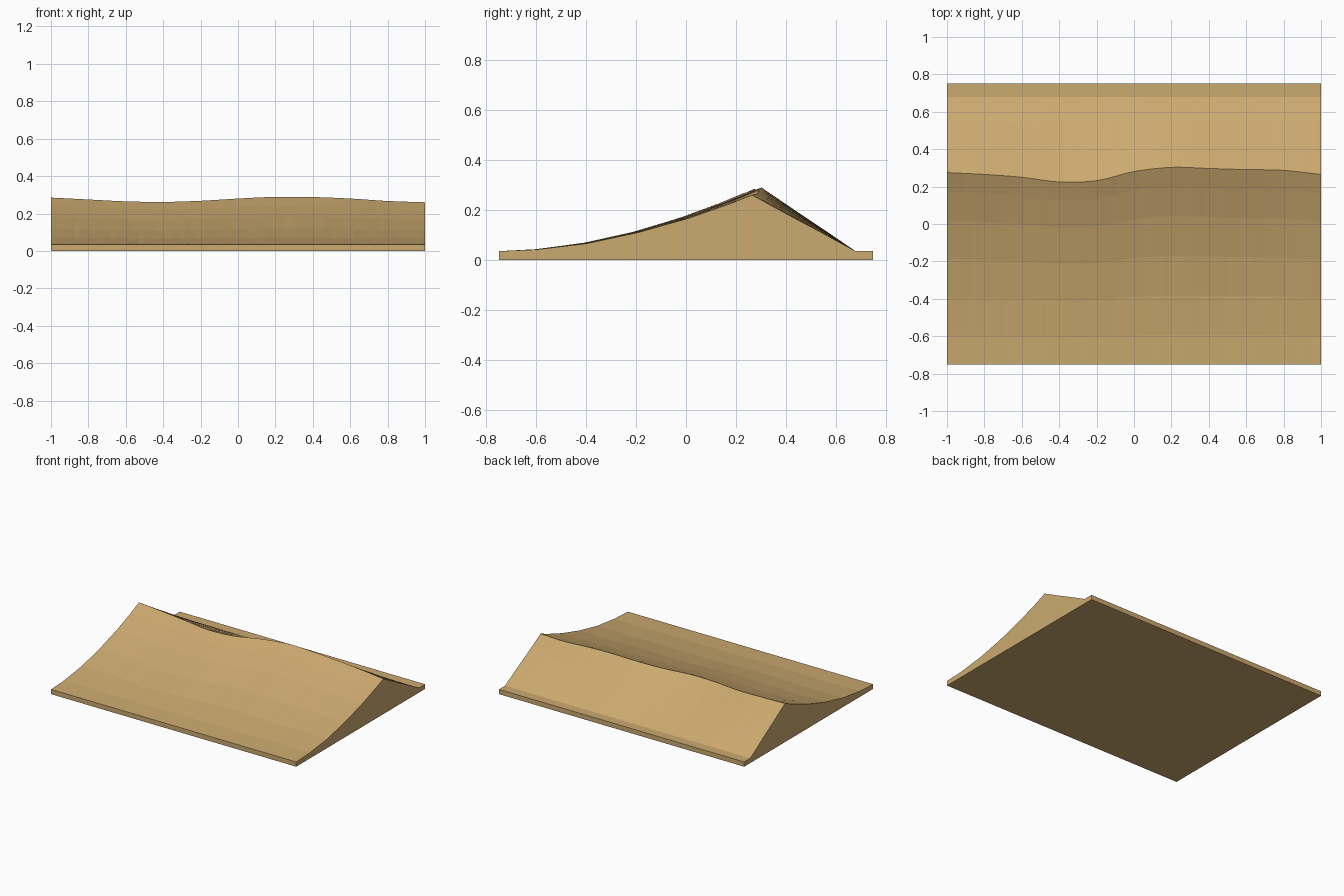
import bpy, bmesh, random

if "Cube" in bpy.data.objects:
    bpy.data.objects.remove(bpy.data.objects["Cube"])

random.seed(4)
COLS = 64
LIP = 0.035

# crest line control points, evenly spaced along x from -1 to 1
CREST_Y = [0.275, 0.265, 0.25, 0.225, 0.232, 0.28, 0.303, 0.297, 0.291, 0.287, 0.265]
CREST_Z = [0.285, 0.275, 0.265, 0.262, 0.268, 0.28, 0.289, 0.288, 0.28, 0.267, 0.26]


def spline(pts, u):
    """Catmull-Rom value at u in 0..1 through evenly spaced points."""
    s = u * (len(pts) - 1)
    i = min(int(s), len(pts) - 2)
    f = s - i
    b, c = pts[i], pts[i + 1]
    a = pts[i - 1] if i > 0 else 2 * b - c
    d = pts[i + 2] if i + 2 < len(pts) else 2 * c - b
    return b + 0.5 * f * (c - a + f * (2*a - 5*b + 4*c - d + f * (3*(b - c) + d - a)))


def section(u):
    """Closed dune outline in (y, z): base, windward slope, crest, slip face."""
    cy, cz = spline(CREST_Y, u), spline(CREST_Z, u)
    pts = [(-0.75, 0), (-0.75, LIP)]
    for t in (0.15, 0.35, 0.55, 0.75, 0.9):
        ripple = random.uniform(-0.001, 0.001)
        pts.append((-0.75 + t * (cy + 0.75), LIP + (cz - LIP) * t ** 1.85 + ripple))
    pts.append((cy, cz))
    for t in (0.33, 0.67):
        ripple = random.uniform(-0.001, 0.001)
        pts.append((cy + t * (0.68 - cy), cz + t * (LIP - cz) + ripple))
    pts += [(0.68, LIP), (0.75, LIP), (0.75, 0)]
    return pts


# dune body: loft the outlines along x, then cap the ends
bm = bmesh.new()
rings = []
for i in range(COLS + 1):
    u = i / COLS
    rings.append([bm.verts.new((2 * u - 1, y, z)) for y, z in section(u)])
for r, s in zip(rings, rings[1:]):
    for k in range(len(r)):
        n = (k + 1) % len(r)
        bm.faces.new((r[k], r[n], s[n], s[k]))
bm.faces.new(rings[0])
bm.faces.new(rings[-1])
bmesh.ops.recalc_face_normals(bm, faces=bm.faces)
mesh = bpy.data.meshes.new("sand_dune")
bm.to_mesh(mesh)
bm.free()
dune = bpy.data.objects.new("sand_dune", mesh)
bpy.context.collection.objects.link(dune)

# sand colour
sand = bpy.data.materials.new("sand")
sand.diffuse_color = (0.60, 0.40, 0.16, 1)
sand.use_nodes = True
sand.node_tree.nodes["Principled BSDF"].inputs["Base Color"].default_value = sand.diffuse_color
mesh.materials.append(sand)
